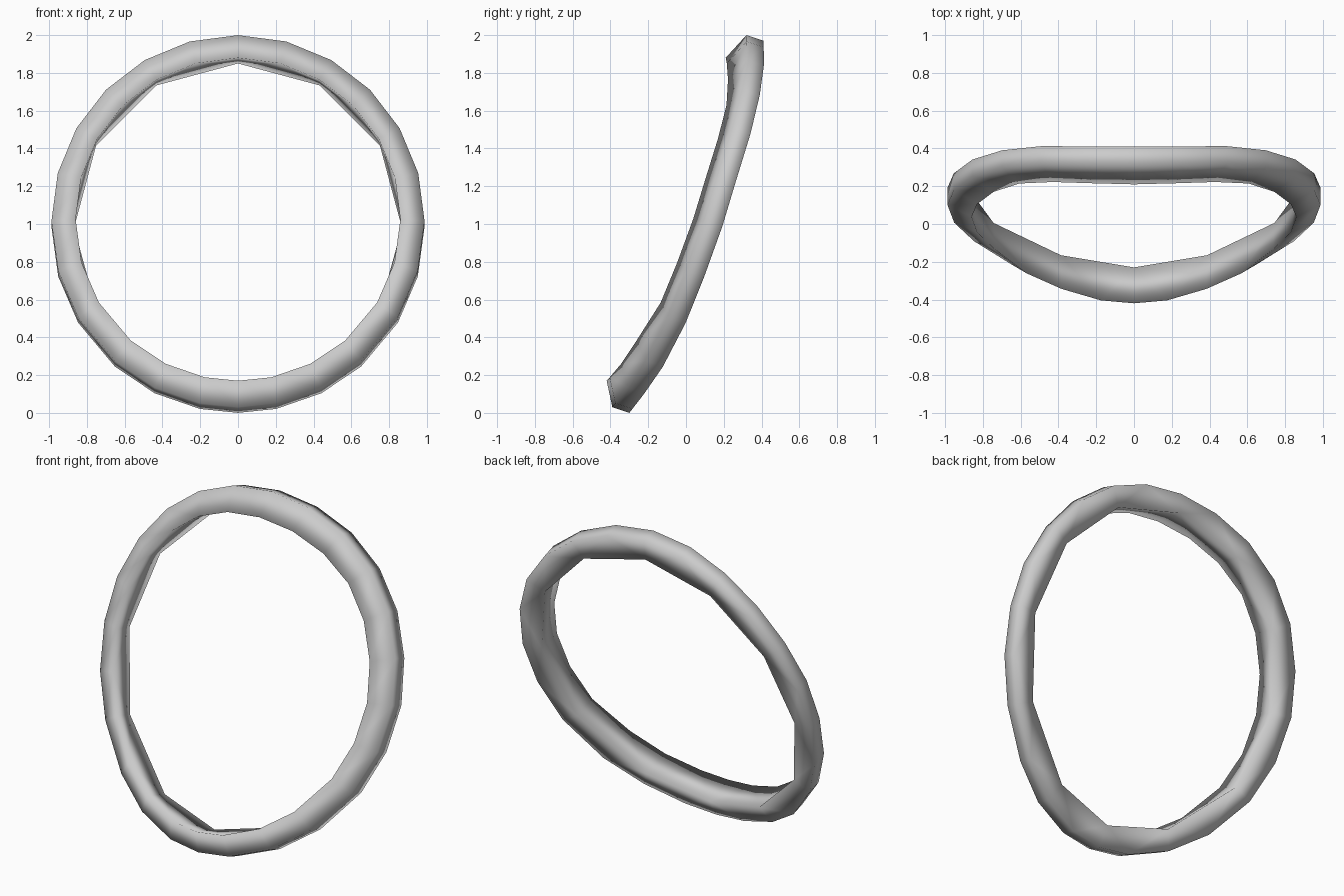
import bpy
from math import sin, cos, radians

if "Cube" in bpy.data.objects:
    bpy.data.objects.remove(bpy.data.objects["Cube"])

# half-ring angles measured from the bottom, mirrored to the other side
half = [0, 11.8, 26.5, 41.3, 59, 74.5, 90, 105, 120, 135, 150, 165, 180]
angles = half + [360 - a for a in half[-2:0:-1]]

# side profiles (z, y) of the curved, leaning hoop
BACK = [(0, -.30), (.11, -.215), (.23, -.13), (.48, 0), (.73, .10), (.98, .19),
        (1.23, .265), (1.43, .33), (1.68, .39), (1.86, .415), (1.97, .41)]
INNER = [(.17, -.42), (.25, -.35), (.37, -.27), (.57, -.14), (.76, -.06), (1.0, .03),
         (1.23, .10), (1.4, .155), (1.6, .21), (1.7, .225), (1.83, .22), (1.88, .21)]


def lookup(profile, z):
    for (z0, y0), (z1, y1) in zip(profile, profile[1:]):
        if z <= z1:
            return y0 + (y1 - y0) * (z - z0) / (z1 - z0)
    return profile[-1][1]


verts, faces = [], []


def loop(rx, rz, cz, profile, dy=0, dz=0, step=1):
    start = len(verts)
    for a in angles[::step]:
        z = cz - rz * cos(radians(a))
        verts.append((rx * sin(radians(a)), lookup(profile, z) + dy, z + dz))
    return list(range(start, len(verts)))


# four edge loops of the cross-section; the inner back one has half the points
front_inner = loop(.86, .855, 1.025, INNER)
front_outer = loop(.988, .985, .985, BACK, -.09, .03)
back_outer = loop(.988, .985, .985, BACK)
back_inner = loop(.868, .87, .98, BACK, -.015, 0, 2)

n = len(angles)
for i in range(n):
    j = (i + 1) % n
    faces.append((front_inner[i], front_inner[j], front_outer[j], front_outer[i]))
    faces.append((front_outer[i], front_outer[j], back_outer[j], back_outer[i]))
for k in range(n // 2):
    a, b, c = 2 * k, 2 * k + 1, (2 * k + 2) % n
    d0, d1 = back_inner[k], back_inner[(k + 1) % (n // 2)]
    f, o = front_inner, back_outer
    faces += [(f[b], f[a], d0), (f[b], d0, d1), (f[c], f[b], d1),
              (o[a], o[b], d0), (o[b], d1, d0), (o[b], o[c], d1)]

mesh = bpy.data.meshes.new("curved_ring")
mesh.from_pydata(verts, [], faces)

# consistent outward normals and smooth shading
import bmesh
bm = bmesh.new()
bm.from_mesh(mesh)
bmesh.ops.recalc_face_normals(bm, faces=bm.faces)
for face in bm.faces:
    face.smooth = True
bm.to_mesh(mesh)
bm.free()

ring = bpy.data.objects.new("curved_ring", mesh)
bpy.context.collection.objects.link(ring)
